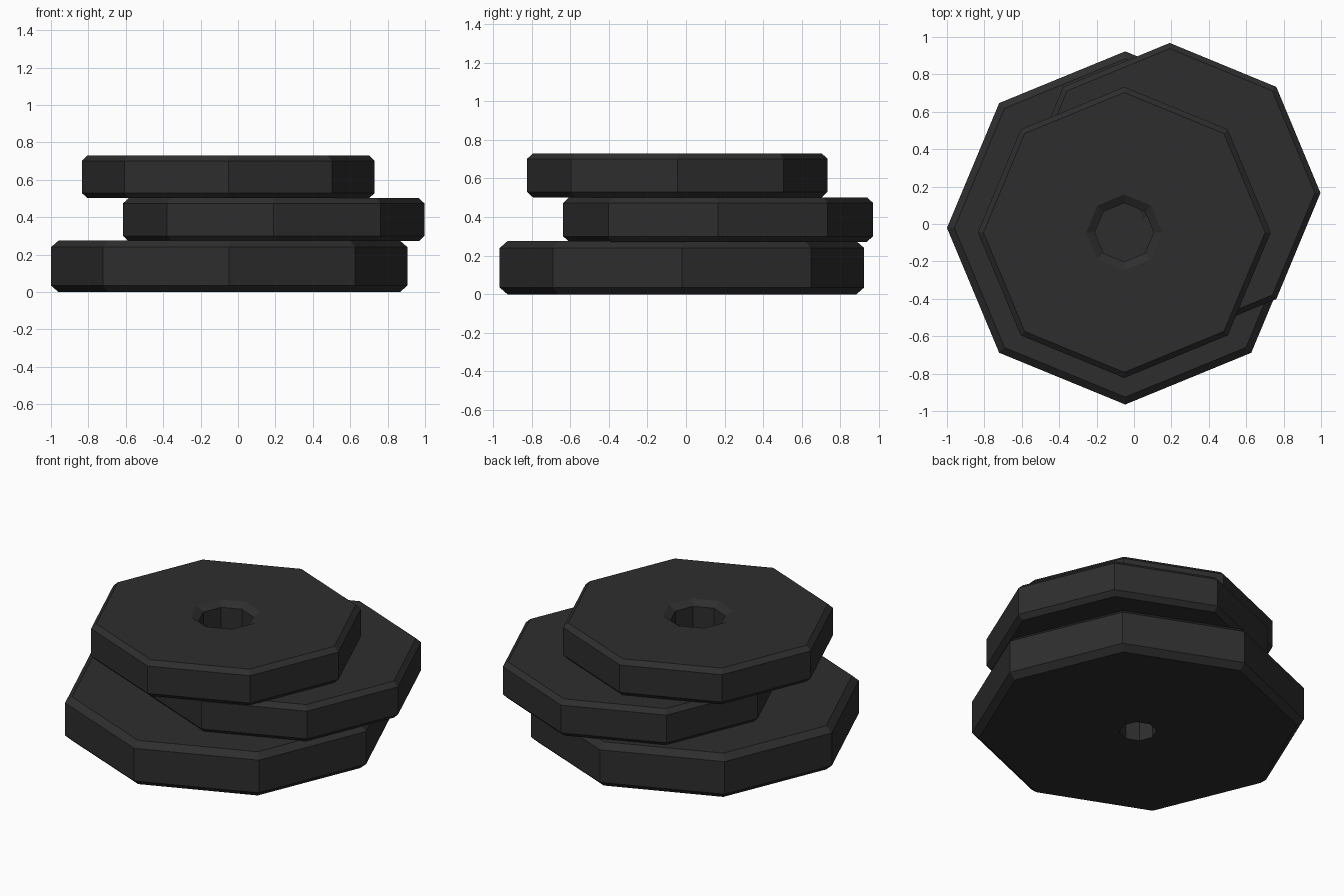
import bpy, bmesh, math

if "Cube" in bpy.data.objects:
    bpy.data.objects.remove(bpy.data.objects["Cube"])

SIDES = 8

iron = bpy.data.materials.new("dark_iron")
iron.diffuse_color = (0.027, 0.027, 0.027, 1)
iron.use_nodes = True
iron.node_tree.nodes["Principled BSDF"].inputs["Base Color"].default_value = iron.diffuse_color


def lathe_plate(name, centre, radii, z0, z1, bevel, hole_top, hole):
    """Octagonal plate: a closed profile swept round in eight steps."""
    rx, ry = radii
    b, k = bevel
    # (radius, height, is outer rim)
    profile = [(b, z0, True), (0, z0 + k, True), (0, z1 - k, True), (b, z1, True),
               (hole_top, z1, False), (hole, z1 - k, False), (hole, z0, False)]
    bm = bmesh.new()
    rings = []
    for i in range(SIDES):
        a = 2 * math.pi * i / SIDES
        ring = []
        for r, z, outer in profile:
            x, y = (rx - r, ry - r) if outer else (r, r)
            ring.append(bm.verts.new((centre[0] + x * math.cos(a),
                                      centre[1] + y * math.sin(a), z)))
        rings.append(ring)
    n = len(profile)
    for i in range(SIDES):
        p, q = rings[i], rings[(i + 1) % SIDES]
        for j in range(n):
            bm.faces.new((p[j], q[j], q[(j + 1) % n], p[(j + 1) % n]))
    bmesh.ops.recalc_face_normals(bm, faces=bm.faces)
    mesh = bpy.data.meshes.new(name)
    bm.to_mesh(mesh)
    bm.free()
    mesh.materials.append(iron)
    obj = bpy.data.objects.new(name, mesh)
    bpy.context.collection.objects.link(obj)
    return obj


# Three stacked weight plates, largest at the bottom
lathe_plate("bottom_plate", (-0.047, -0.021), (0.953, 0.944), 0.0, 0.275, (0.04, 0.035), 0.16, 0.107)
lathe_plate("middle_plate", (0.191, 0.166), (0.806, 0.802), 0.272, 0.502, (0.03, 0.028), 0.2, 0.155)
lathe_plate("top_plate", (-0.052, -0.045), (0.783, 0.778), 0.502, 0.73, (0.03, 0.028), 0.203, 0.157)
